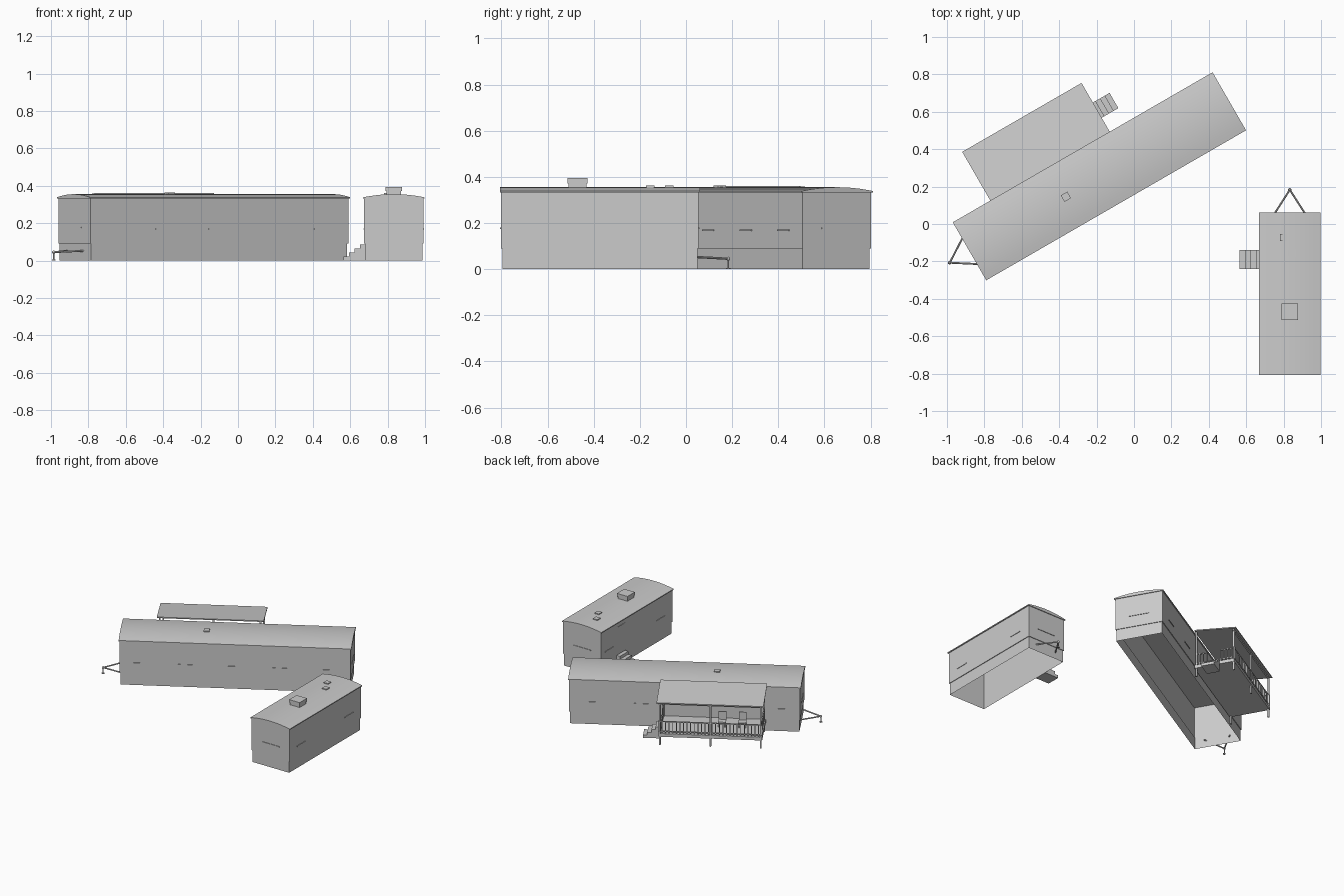
import bpy, bmesh, math
from mathutils import Matrix, Vector

if "Cube" in bpy.data.objects:
    bpy.data.objects.remove(bpy.data.objects["Cube"])

# Local frames: x runs along each trailer, hitch at the -x end
LONG = Matrix.Translation((-0.185, 0.255, 0)) @ Matrix.Rotation(math.radians(30), 4, 'Z')
SMALL = Matrix.Translation((0.833, -0.373, 0)) @ Matrix.Rotation(math.radians(-90), 4, 'Z')


def finish(name, bm, frame, smooth=False):
    bmesh.ops.recalc_face_normals(bm, faces=bm.faces)
    me = bpy.data.meshes.new(name)
    bm.to_mesh(me)
    bm.free()
    ob = bpy.data.objects.new(name, me)
    bpy.context.collection.objects.link(ob)
    ob.matrix_world = frame
    if smooth:
        bpy.ops.object.select_all(action='DESELECT')
        ob.select_set(True)
        bpy.context.view_layer.objects.active = ob
        bpy.ops.object.shade_smooth_by_angle(angle=math.radians(30))
    return ob


def add_box(bm, lo, hi):
    c = [(a + b) / 2 for a, b in zip(lo, hi)]
    s = [b - a for a, b in zip(lo, hi)]
    bmesh.ops.create_cube(bm, size=1, matrix=Matrix.Translation(c) @ Matrix.Diagonal((*s, 1)))


def boxes(name, frame, spans):
    bm = bmesh.new()
    for lo, hi in spans:
        add_box(bm, lo, hi)
    return finish(name, bm, frame)


def add_rod(bm, a, b, r, sides=8):
    a, b = Vector(a), Vector(b)
    d = b - a
    m = Matrix.Translation((a + b) / 2) @ d.to_track_quat('Z', 'Y').to_matrix().to_4x4()
    bmesh.ops.create_cone(bm, cap_ends=True, segments=sides, radius1=r, radius2=r,
                          depth=d.length, matrix=m)


def prism(name, frame, profile, offset, smooth=False):
    """Extrude a closed 3D outline along an offset."""
    bm = bmesh.new()
    f = bm.faces.new([bm.verts.new(p) for p in profile])
    g = bmesh.ops.extrude_face_region(bm, geom=[f], use_keep_orig=True)
    bmesh.ops.translate(bm, vec=offset, verts=[v for v in g['geom'] if isinstance(v, bmesh.types.BMVert)])
    return finish(name, bm, frame, smooth)


def trailer(name, frame, hl, hw):
    # Open-bottomed shell: inset skirt below, wider wall above
    bm = bmesh.new()
    rings = []
    for z, d in ((0, -0.005), (0.09, -0.005), (0.09, 0), (0.334, 0)):
        x, y = hl + d, hw + d
        rings.append([bm.verts.new(p) for p in ((-x, -y, z), (x, -y, z), (x, y, z), (-x, y, z))])
    for a, b in zip(rings, rings[1:]):
        for i in range(4):
            j = (i + 1) % 4
            bm.faces.new((a[i], a[j], b[j], b[i]))
    finish(name + "_walls", bm, frame)
    # Shallow barrel roof with a small overhang
    rx, ry, n = hl + 0.006, hw + 0.007, 10
    prof = [(-rx, -ry, 0.331), (-rx, ry, 0.331)]
    for i in range(n + 1):
        t = 1 - 2 * i / n
        prof.append((-rx, ry * t, 0.338 + 0.017 * (1 - t * t)))
    prism(name + "_roof", frame, prof, (2 * rx, 0, 0), True)
    # A-frame hitch with jack and coupler
    tip = (-hl - 0.128, 0, 0.045)
    bm = bmesh.new()
    for s in (-1, 1):
        add_rod(bm, (-hl + 0.02, s * 0.095, 0.053), tip, 0.005)
    add_rod(bm, (tip[0], 0, 0), (tip[0], 0, 0.05), 0.004)
    add_rod(bm, (tip[0], 0, 0), (tip[0], 0, 0.005), 0.010)
    bmesh.ops.create_uvsphere(bm, u_segments=10, v_segments=6, radius=0.009, matrix=Matrix.Translation(tip))
    finish(name + "_hitch", bm, frame, True)


def sills(name, frame, hl, hw, near, far, end=0.075):
    # Thin window ledges on the two long walls and both ends
    z0, z1, d = 0.166, 0.172, 0.004
    sp = [((x - 0.05, -hw - d, z0), (x + 0.05, -hw, z1)) for x in near]
    sp += [((x - 0.05, hw, z0), (x + 0.05, hw + d, z1)) for x in far]
    sp += [((min(s * hl, s * (hl + d)), -end, z0 + 0.008), (max(s * hl, s * (hl + d)), end, z1 + 0.008))
           for s in (-1, 1)]
    boxes(name, frame, sp)


def vent(name, frame, x, y, r, z0, z1):
    boxes(name, frame, [((x - r * 0.9, y - r * 0.9, z0), (x + r * 0.9, y + r * 0.9, z1 - 0.006)),
                        ((x - r, y - r, (z0 + z1) / 2 + 0.002), (x + r, y + r, z1))])


def stairs(name, frame, start, out, side, width, run=0.115, rise=0.086, n=4):
    # Solid stepped profile descending in direction 'out'
    start, out, side = Vector(start), Vector(out), Vector(side)
    up = Vector((0, 0, 1))
    pts = [start - side * width / 2]
    for i in range(n):
        z = up * rise * (n - i) / n
        pts.append(pts[0] + out * run * i / n + z)
        pts.append(pts[0] + out * run * (i + 1) / n + z)
    pts.append(pts[0] + out * run)
    prism(name, frame, pts, side * width)


# Long trailer
trailer("long_trailer", LONG, 0.796, 0.172)
sills("long_window_sills", LONG, 0.796, 0.172,
      [-0.67 + 0.326 * i for i in range(5)], [-0.67, -0.4, -0.2, 0.3, 0.62])
vent("long_roof_vent", LONG, -0.21, -0.005, 0.02, 0.345, 0.363)
boxes("long_door", LONG, [((-0.08, 0.17, 0.092), (0.02, 0.174, 0.30))])

# Small trailer
trailer("small_trailer", SMALL, 0.428, 0.158)
sills("small_window_sills", SMALL, 0.428, 0.158, [-0.33, 0.29], [-0.283, 0.287])
vent("small_roof_vent_a", SMALL, -0.30, -0.033, 0.019, 0.345, 0.362)
vent("small_roof_vent_b", SMALL, -0.218, 0.012, 0.019, 0.345, 0.362)
vent("air_conditioner", SMALL, 0.097, 0, 0.044, 0.345, 0.394)
boxes("small_door", SMALL, [((-0.23, -0.16, 0.092), (-0.135, -0.156, 0.30))])
stairs("small_stairs", SMALL, (-0.183, -0.153, 0), (0, -1, 0), (1, 0, 0), 0.10)

# Porch deck, joists and sloped roof
U0, U1, V0, V1 = -0.56, 0.155, 0.173, 0.465
boxes("porch_deck", LONG, [((U0, V0, 0.062), (U1, V1, 0.086))])
prism("porch_roof", LONG, [(-0.57, 0.177, 0.352), (-0.57, 0.48, 0.318),
                           (-0.57, 0.48, 0.326), (-0.57, 0.177, 0.360)], (0.737, 0, 0))
boxes("porch_beam", LONG, [((U0, V1 - 0.013, 0.306), (U1, V1 - 0.001, 0.321))])
stairs("porch_stairs", LONG, (U1, 0.312, 0), (1, 0, 0), (0, 1, 0), 0.094)

# Posts along the outer edge and beside the wall
p = 0.006
posts = [((u - p, v - p, 0), (u + p, v + p, top))
         for v, top in ((V1 - 0.007, 0.32), (V0 + 0.012, 0.35))
         for u in (U0 + 0.01, (U0 + U1) / 2, U1 - 0.01) if v > 0.3 or abs(u + 0.2) > 0.1]
boxes("porch_posts", LONG, posts)

# Railing runs with balusters; a gap is left at the stairs
rail = []
for a, b in (((U0, V1 - 0.007), (U1, V1 - 0.007)), ((U0 + 0.01, V0 + 0.01), (U0 + 0.01, V1)),
             ((U1 - 0.01, 0.362), (U1 - 0.01, V1)), ((U1 - 0.01, V0 + 0.01), (U1 - 0.01, 0.262))):
    for z in (0.098, 0.172):
        rail.append(((a[0] - 0.004, a[1] - 0.004, z), (b[0] + 0.004, b[1] + 0.004, z + 0.007)))
    n = max(2, round(math.dist(a, b) / 0.025))
    for i in range(n + 1):
        x, y = (a[k] + (b[k] - a[k]) * i / n for k in (0, 1))
        rail.append(((x - 0.003, y - 0.003, 0.086), (x + 0.003, y + 0.003, 0.174)))
boxes("porch_railing", LONG, rail)

# Two chairs facing outward
for i, u in enumerate((-0.27, -0.41)):
    v, r = 0.30, 0.027
    parts = [((u - r, v - r, 0.118), (u + r, v + r, 0.125)),
             ((u - r, v - r, 0.125), (u + r, v - r + 0.007, 0.185))]
    parts += [((u + sx * 0.023 - 0.003, v + sy * 0.023 - 0.003, 0.086),
               (u + sx * 0.023 + 0.003, v + sy * 0.023 + 0.003, 0.118)) for sx in (-1, 1) for sy in (-1, 1)]
    boxes(f"porch_chair_{i + 1}", LONG, parts)
